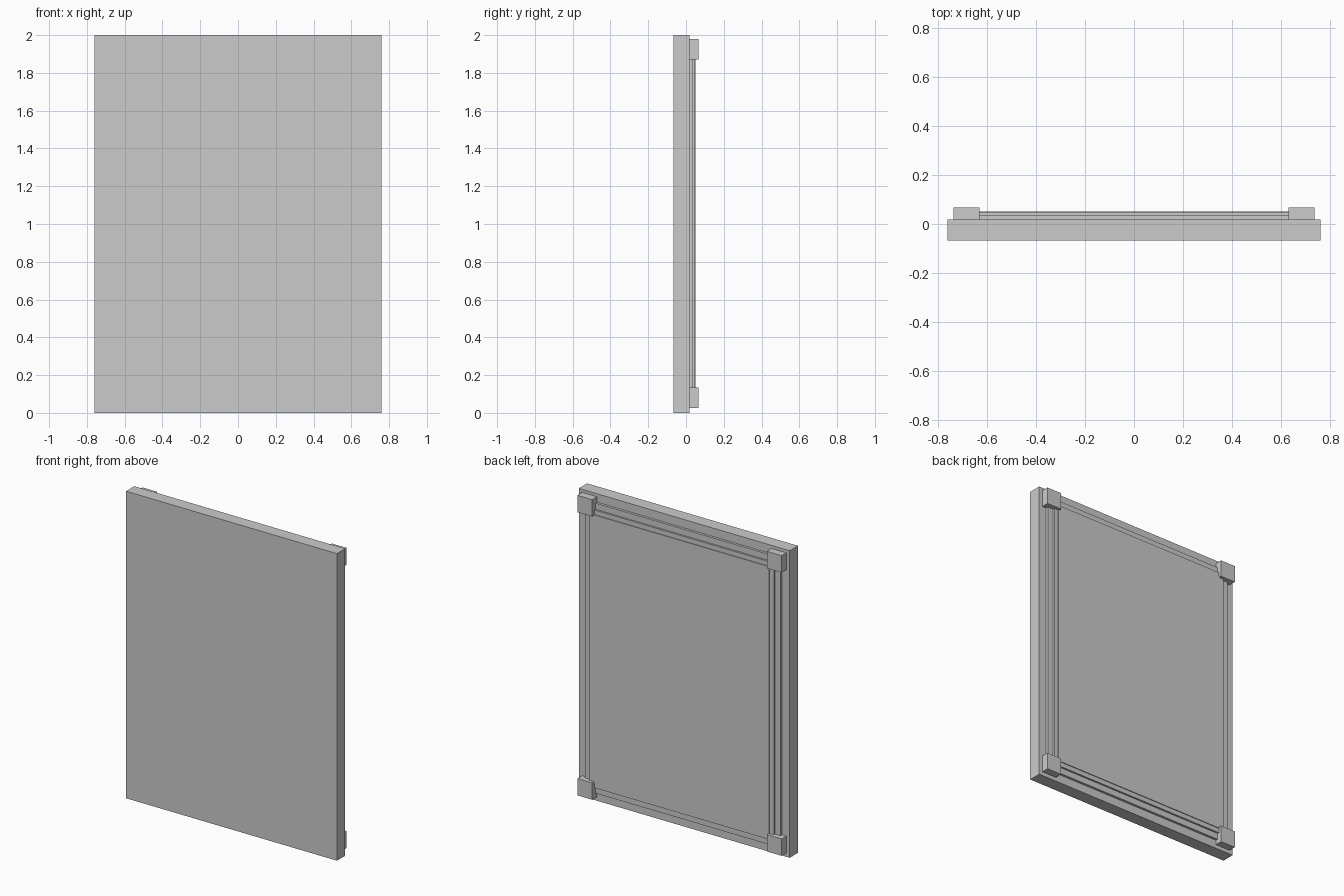
import bpy

if "Cube" in bpy.data.objects:
    bpy.data.objects.remove(bpy.data.objects["Cube"])

def box(name, x0, x1, y0, y1, z0, z1):
    bpy.ops.mesh.primitive_cube_add(size=1, location=((x0+x1)/2, (y0+y1)/2, (z0+z1)/2))
    o = bpy.context.object
    o.name = name
    o.dimensions = (x1-x0, y1-y0, z1-z0)
    bpy.ops.object.transform_apply(location=False, rotation=False, scale=True)
    return o

# Main door slab
box("door_slab", -0.76, 0.76, -0.067, 0.018, 0, 2)

# Stepped raised layers on the back: (half width, rear y)
for i, (hx, y) in enumerate([(0.705, 0.034), (0.665, 0.046), (0.635, 0.051)]):
    m = 0.76 - hx
    box(f"raised_panel_{i+1}", -hx, hx, 0.01, y, m, 2 - m)

# Corner blocks
for sx in (-1, 1):
    for z in (0.08, 1.925):
        cx = sx * 0.6825
        box("corner_block", cx-0.0535, cx+0.0535, 0.01, 0.067, z-0.055, z+0.055)
